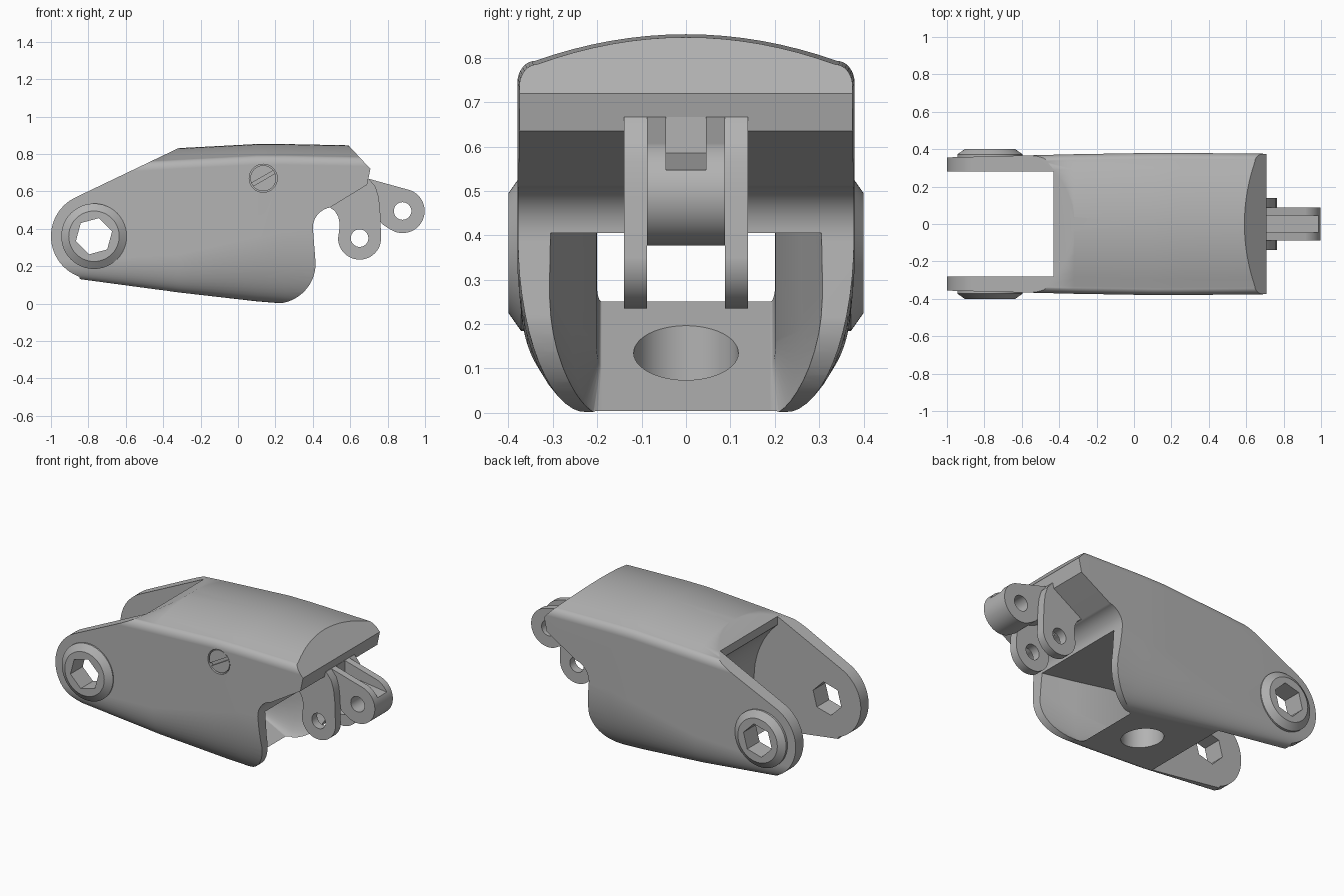
import bpy, bmesh
from math import sin, cos, radians, pi
from mathutils import Matrix, Vector

old = bpy.data.objects.get("Cube")
if old:
    bpy.data.objects.remove(old, do_unlink=True)

grey = bpy.data.materials.new("plain grey")
grey.use_nodes = True
grey.diffuse_color = (0.45, 0.45, 0.45, 1)
grey.node_tree.nodes["Principled BSDF"].inputs["Base Color"].default_value = grey.diffuse_color


def make(name, bm):
    bmesh.ops.recalc_face_normals(bm, faces=bm.faces)
    me = bpy.data.meshes.new(name)
    bm.to_mesh(me)
    bm.free()
    me.materials.append(grey)
    ob = bpy.data.objects.new(name, me)
    bpy.context.collection.objects.link(ob)
    return ob


def loft(name, rings):
    """Skin equal-length closed rings and cap both ends."""
    bm = bmesh.new()
    vs = [[bm.verts.new(p) for p in r] for r in rings]
    n = len(vs[0])
    for a, b in zip(vs, vs[1:]):
        for i in range(n):
            j = (i + 1) % n
            bm.faces.new((a[i], a[j], b[j], b[i]))
    bm.faces.new(vs[0])
    bm.faces.new(vs[-1])
    return make(name, bm)


def prism(name, pts, y0, y1):
    return loft(name, [[(x, y, z) for x, z in pts] for y in (y0, y1)])


def arc(cx, cz, rx, a0, a1, n=16, rz=None):
    rz = rx if rz is None else rz
    angles = [radians(a0 + (a1 - a0) * i / n) for i in range(n + 1)]
    return [(cx + rx * cos(a), cz + rz * sin(a)) for a in angles]


def circle(x, z, r, n=48, turn=0):
    return arc(x, z, r, turn, turn + 360 - 360 / n, n - 1)


def ring(x, half):
    """Mirror a half section (y, z) into a closed ring at x."""
    other = [(-y, z) for y, z in reversed(half) if y > 1e-6]
    return [(x, y, z) for y, z in half + other]


def boolean(ob, cutter, op="DIFFERENCE"):
    m = ob.modifiers.new("cut", "BOOLEAN")
    m.operation, m.object, m.solver = op, cutter, "EXACT"
    bpy.context.view_layer.objects.active = ob
    bpy.ops.object.modifier_apply(modifier=m.name)
    bpy.data.objects.remove(cutter, do_unlink=True)


def finish(ob):
    bpy.ops.object.select_all(action="DESELECT")
    ob.select_set(True)
    bpy.context.view_layer.objects.active = ob
    bpy.ops.object.shade_smooth_by_angle(angle=radians(28))
    w = ob.modifiers.new("normals", "WEIGHTED_NORMAL")
    w.keep_sharp = True


PX, PZ = -0.77, 0.36   # main pivot


# Body: domed section along x, trimmed by the side outline
def outer(x, crown, w, zb, h, f):
    edge = w - 0.04
    half = [(edge * i / 8, crown - 0.06 * (i / 8) ** 2) for i in range(8)]
    half += arc(edge, crown - 0.11, 0.04, 90, 0, 8, 0.05)
    half += arc(f, zb + h, w - f, 0, -90, 14, h)
    return ring(x, half)


body = loft("body_shell", [outer(*s) for s in (
    (-1.05, 0.80, 0.355, 0.16, 0.07, 0.32),
    (-0.84, 0.80, 0.36, 0.13, 0.10, 0.31),
    (-0.32, 0.831, 0.373, 0.06, 0.20, 0.27),
    (0.10, 0.853, 0.38, 0.012, 0.34, 0.23),
    (0.25, 0.853, 0.38, 0.0, 0.39, 0.22),
    (0.75, 0.843, 0.375, 0.0, 0.40, 0.22))])
outline = arc(PX, PZ, 0.23, 115, 250, 28)
outline += [(-0.8, -0.05), (0.2, -0.05)]
outline += arc(0.2, 0.215, 0.215, 275, 360, 16)
outline += arc(0.51, 0.405, 0.11, 190, 100, 12)
outline += [(0.69, 0.635), (0.708, 0.72), (0.54, 0.9), (-0.174, 0.9)]
boolean(body, prism("outline_cutter", outline, -0.6, 0.6), "INTERSECT")

# Fork slot and round clearance about the pivot
slot = [(-1.2, -0.2), (-0.43, -0.2), (-0.43, 1), (-1.2, 1)]
boolean(body, prism("slot_cutter", slot, -0.28, 0.28))
boolean(body, prism("clearance_cutter", circle(PX, PZ, 0.5, 72), -0.28, 0.28))


# Inner cavity with sloping floor and flaring walls
def inner(x, floor, ry, rz):
    half = [(0, 0.405), (0.19 + ry, 0.405)]
    half += arc(0.19, floor + rz, ry, 0, -90, 12, rz) + [(0, floor)]
    return ring(x, half)


boolean(body, loft("cavity_cutter", [inner(*s) for s in (
    (-0.4, 0.312, 0.01, 0.03),
    (0.0, 0.104, 0.012, 0.06),
    (0.21, -0.005, 0.07, 0.22),
    (0.42, -0.01, 0.12, 0.31),
    (0.75, -0.01, 0.125, 0.31))]))

# Drain hole through the floor
hole = [(x, y) for x, y in circle(-0.06, 0, 0.118)]
boolean(body, loft("floor_hole_cutter", [[(x, y, z) for x, y in hole] for z in (-0.2, 0.3)]))

# Pivot bosses on both arms
for side, label in ((1, "left"), (-1, "right")):
    rings = [[(x, side * y, z) for x, z in circle(PX, PZ, r)]
             for y, r in ((0.33, 0.175), (0.372, 0.175), (0.4, 0.135))]
    boss = loft(label + "_pivot_boss", rings)
    boolean(boss, prism("bore_cutter", circle(PX, PZ, 0.1, 6, 15), -0.6, 0.6))
    finish(boss)
boolean(body, prism("arm_bore_cutter", circle(PX, PZ, 0.1, 6, 15), -0.6, 0.6))

# Slotted screw set into the right wall
SX, SZ = 0.135, 0.67
boolean(body, prism("screw_pocket_cutter", circle(SX, SZ, 0.075), -0.5, -0.35))
screw = prism("screw_head", circle(SX, SZ, 0.069), -0.375, -0.345)
c, s = cos(radians(30)), sin(radians(30))
groove = [(SX + u * c - v * s, SZ + u * s + v * c)
          for u, v in ((-0.1, -0.009), (0.1, -0.009), (0.1, 0.009), (-0.1, 0.009))]
boolean(screw, prism("screw_slot_cutter", groove, -0.4, -0.36))
finish(screw)
finish(body)

# Pair of hanging lugs
lug = arc(0.65, 0.35, 0.115, 180, 360, 24)
lug += [(0.76, 0.5), (0.752, 0.57), (0.735, 0.625), (0.70, 0.667), (0.66, 0.667), (0.47, 0.53)]
lug += [(0.49, 0.515), (0.518, 0.495), (0.536, 0.465), (0.543, 0.43), (0.541, 0.39)]
for side, label in ((1, "left"), (-1, "right")):
    ob = prism(label + "_lug", lug, side * 0.088, side * 0.14)
    boolean(ob, prism("lug_hole_cutter", circle(0.65, 0.35, 0.047, 32), -0.5, 0.5))
    finish(ob)

# Forward tongue with a groove along its top
tongue = [(0.6, 0.6), (0.62, 0.53), (0.74, 0.48), (0.77, 0.425), (0.80, 0.405)]
tongue += arc(0.88, 0.495, 0.118, 245, 432, 30)
tongue += [(0.70, 0.667), (0.64, 0.65)]
link = prism("tongue", tongue, -0.088, 0.088)
channel = [(0.7, 0.585), (1.1, 0.532), (1.1, 0.8), (0.7, 0.8)]
boolean(link, prism("channel_cutter", channel, -0.045, 0.045))
boolean(link, prism("tongue_hole_cutter", circle(0.88, 0.495, 0.047, 32), -0.5, 0.5))
finish(link)
